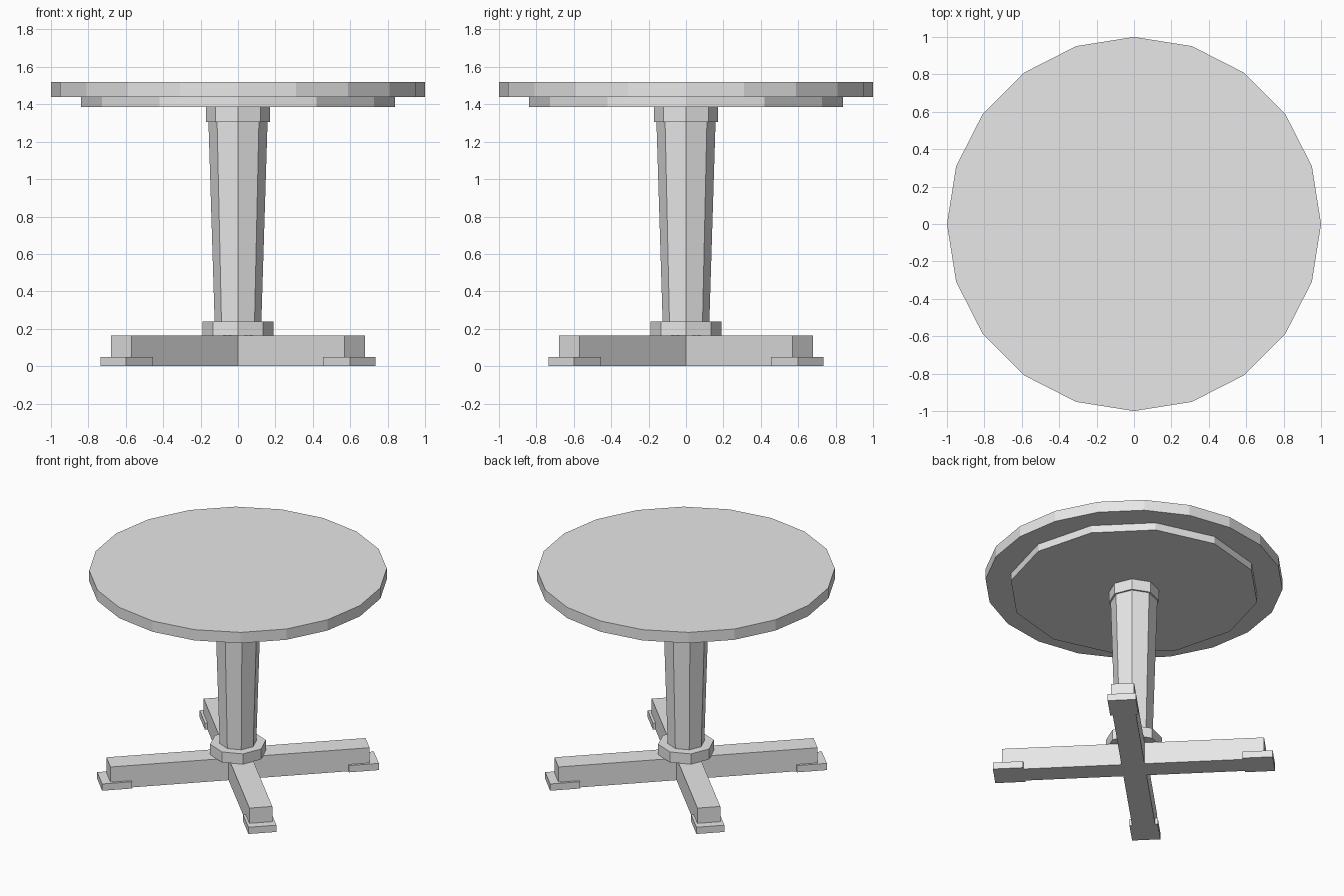
import bpy
from math import pi, radians
from mathutils import Matrix

cube = bpy.data.objects.get("Cube")
if cube:
    bpy.data.objects.remove(cube)

grey = bpy.data.materials.new("plain_grey")
grey.use_nodes = True
grey.diffuse_color = (0.8, 0.8, 0.8, 1)
grey.node_tree.nodes["Principled BSDF"].inputs["Base Color"].default_value = (0.8, 0.8, 0.8, 1)


def finish(name):
    obj = bpy.context.object
    obj.name = obj.data.name = name
    obj.data.materials.append(grey)
    return obj


def prism(name, sides, z0, z1, r0, r1):
    """Flat-sided round part with a corner on the +x axis."""
    bpy.ops.mesh.primitive_cone_add(vertices=sides, radius1=r0, radius2=r1,
                                    depth=z1 - z0, location=(0, 0, (z0 + z1) / 2))
    return finish(name)


def bar(name, start, end, half_width, height, angle):
    """Box lying on the floor, running outward along the given angle."""
    bpy.ops.mesh.primitive_cube_add(size=1)
    obj = finish(name)
    obj.data.transform(Matrix.Rotation(angle, 4, "Z")
                       @ Matrix.Translation(((start + end) / 2, 0, height / 2))
                       @ Matrix.Diagonal((end - start, 2 * half_width, height, 1)))
    return obj


# Top and its supporting disc
prism("table_top", 20, 1.44, 1.52, 1, 1)
prism("top_support", 12, 1.385, 1.44, 0.84, 0.84)

# Tapered column with a collar at each end
prism("upper_collar", 8, 1.305, 1.385, 0.17, 0.17)
prism("column", 8, 0.24, 1.305, 0.125, 0.158)
prism("lower_collar", 8, 0.163, 0.24, 0.19, 0.19)

# Crossed base beams with a foot pad at every end
for i, side in enumerate(("first", "second")):
    bar(f"{side}_base_beam", -0.884, 0.884, 0.078, 0.163, radians(45) + i * pi / 2)
for i, corner in enumerate(("back_left", "back_right", "front_right", "front_left")):
    bar(f"{corner}_foot", 0.74, 0.944, 0.0955, 0.05, radians(45) + i * pi / 2)
